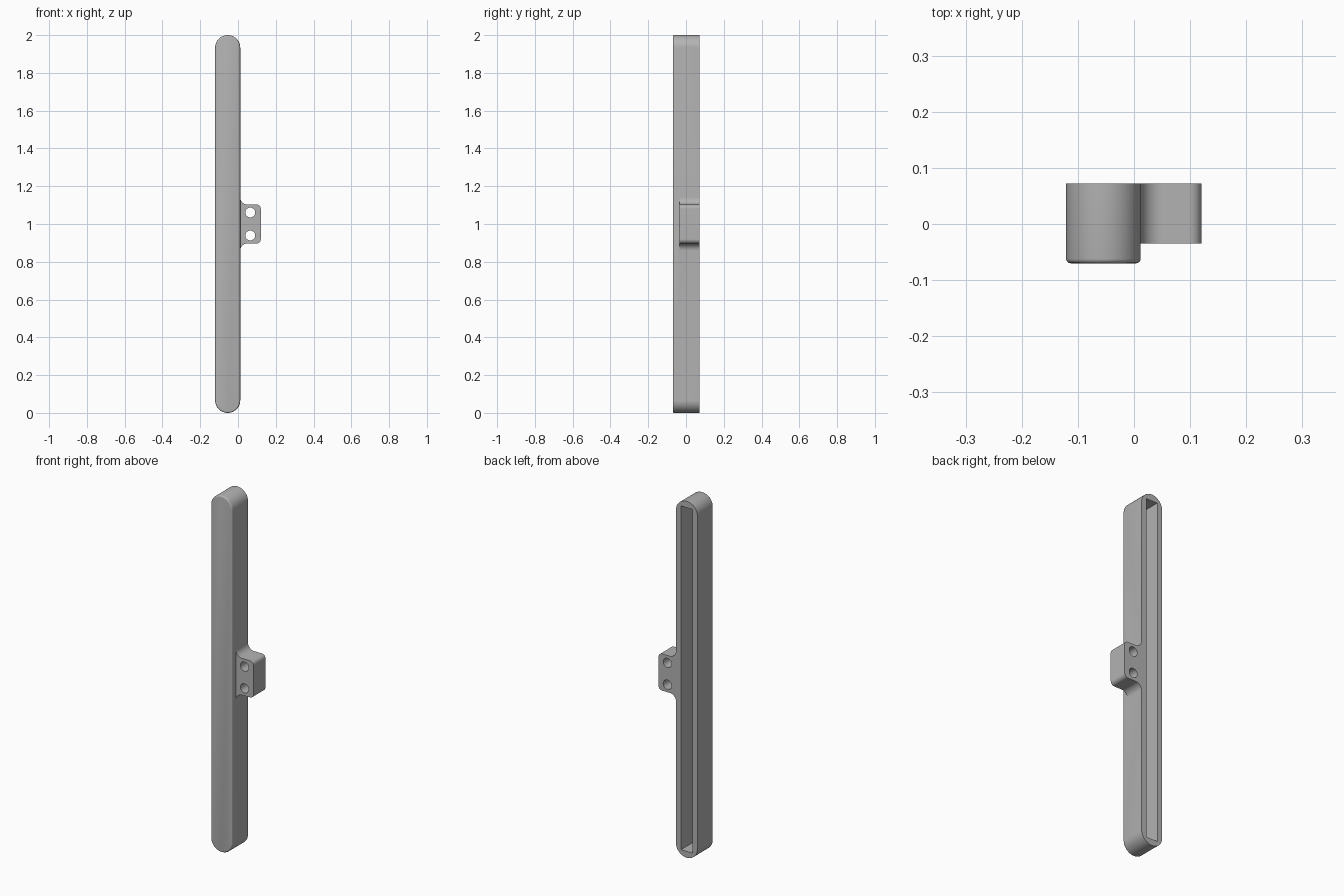
import bpy, bmesh
from math import sin, cos, pi, radians

cube = bpy.data.objects.get("Cube")
if cube:
    bpy.data.objects.remove(cube, do_unlink=True)

grey = bpy.data.materials.new("plain_grey")
grey.use_nodes = True
colour = (0.45, 0.45, 0.45, 1)
grey.diffuse_color = colour
grey.node_tree.nodes["Principled BSDF"].inputs["Base Color"].default_value = colour

BACK = 0.072


def arc(cx, cz, r, a0, a1, n=12):
    """Points of an arc in the xz plane, angles in degrees."""
    steps = [radians(a0 + (a1 - a0) * i / n) for i in range(n + 1)]
    return [(cx + r * cos(a), cz + r * sin(a)) for a in steps]


def prism(name, outline, front, back, round_front=0):
    """Extrude an xz outline along y, optionally rounding the front rim."""
    bm = bmesh.new()
    face = bm.faces.new([bm.verts.new((x, front, z)) for x, z in outline])
    rest = bmesh.ops.extrude_face_region(bm, geom=[face], use_keep_orig=True)
    moved = [v for v in rest["geom"] if isinstance(v, bmesh.types.BMVert)]
    bmesh.ops.translate(bm, verts=moved, vec=(0, back - front, 0))
    bmesh.ops.recalc_face_normals(bm, faces=bm.faces)
    if round_front:
        rim = [e for e in bm.edges if all(abs(v.co.y - front) < 1e-5 for v in e.verts)]
        bmesh.ops.bevel(bm, geom=rim, offset=round_front, segments=4,
                        profile=0.5, affect='EDGES')
    mesh = bpy.data.meshes.new(name)
    bm.to_mesh(mesh)
    bm.free()
    mesh.materials.append(grey)
    obj = bpy.data.objects.new(name, mesh)
    bpy.context.collection.objects.link(obj)
    return obj


def combine(target, tool, operation):
    """Apply a boolean and remove the tool."""
    mod = target.modifiers.new(operation, 'BOOLEAN')
    mod.object, mod.operation, mod.solver = tool, operation, 'EXACT'
    bpy.context.view_layer.objects.active = target
    bpy.ops.object.modifier_apply(modifier=mod.name)
    bpy.data.objects.remove(tool, do_unlink=True)


# Long bar with round ends and a softened front rim
mid, r = -0.0545, 0.0665
side = mid + r
bar = prism("handle_bar",
            arc(mid, 2 - r, r, 0, 180, 32) + arc(mid, r, r, 180, 360, 32),
            -0.07, BACK, 0.008)

# Mounting lug: fillets into the bar, rounded outer corners
half, fillet, corner, edge = 0.103, 0.038, 0.022, 0.1205
upper = (arc(edge - corner, half - corner, corner, 0, 90)
         + arc(side + fillet, half + fillet, fillet, 270, 180)
         + [(side - 0.01, half + fillet)])
outline = ([(x, 1 + z) for x, z in upper]
           + [(x, 1 - z) for x, z in reversed(upper)])
lug = prism("mounting_lug", outline, -0.035, BACK)
combine(bar, lug, 'UNION')

# Two screw holes through the lug
for z in (0.939, 1.061):
    hole = prism("screw_hole", arc(0.065, z, 0.026, 0, 348.75, 31), -0.05, 0.1)
    combine(bar, hole, 'DIFFERENCE')

# Long rectangular pocket open at the back
w, end = 0.035, 0.036
pocket = prism("pocket", [(mid - w, end), (mid + w, end),
                          (mid + w, 2 - end), (mid - w, 2 - end)], -0.04, 0.1)
combine(bar, pocket, 'DIFFERENCE')

bpy.ops.object.select_all(action='DESELECT')
bar.select_set(True)
bpy.context.view_layer.objects.active = bar
bpy.ops.object.shade_smooth_by_angle(angle=radians(30))
